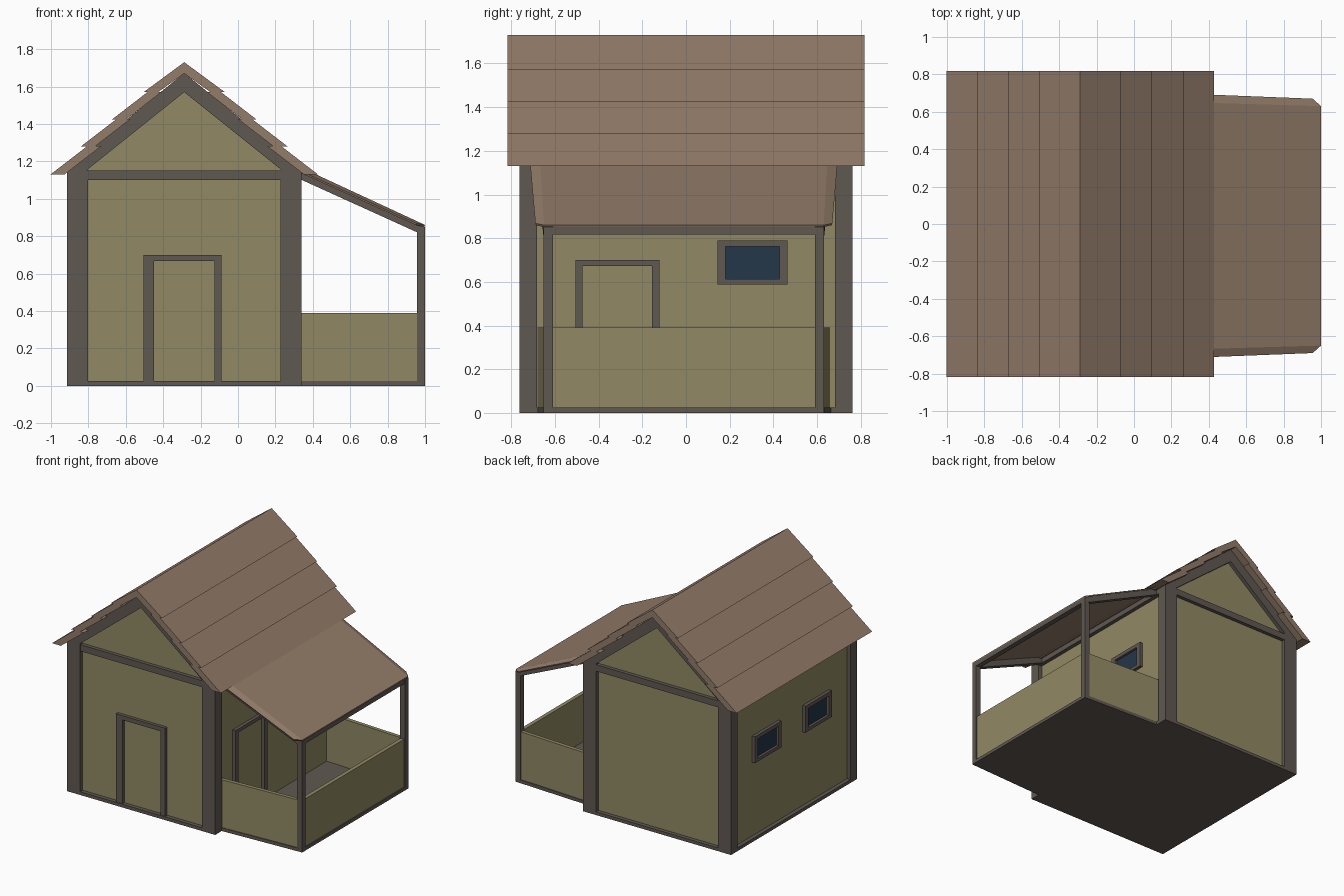
import bpy, bmesh

cube = bpy.data.objects.get("Cube")
if cube:
    bpy.data.objects.remove(cube, do_unlink=True)


def material(name, rgb):
    m = bpy.data.materials.new(name)
    m.use_nodes = True
    m.diffuse_color = (*rgb, 1)
    m.node_tree.nodes["Principled BSDF"].inputs["Base Color"].default_value = (*rgb, 1)
    return m


PLASTER = material("olive plaster", (0.285, 0.25, 0.127))
TIMBER = material("dark timber", (0.117, 0.098, 0.083))
SHINGLE = material("brown shingle", (0.29, 0.2, 0.142))
GLASS = material("blue glass", (0.017, 0.038, 0.065))


def finish(name, bm, mat):
    bmesh.ops.recalc_face_normals(bm, faces=bm.faces)
    me = bpy.data.meshes.new(name)
    bm.to_mesh(me)
    bm.free()
    me.materials.append(mat)
    ob = bpy.data.objects.new(name, me)
    bpy.context.collection.objects.link(ob)
    return ob


def loft(name, ring_a, ring_b, mat):
    """Solid between two matching rings of points."""
    bm = bmesh.new()
    a = [bm.verts.new(p) for p in ring_a]
    b = [bm.verts.new(p) for p in ring_b]
    n = len(a)
    bm.faces.new(a)
    bm.faces.new(b)
    for i in range(n):
        j = (i + 1) % n
        bm.faces.new((a[i], a[j], b[j], b[i]))
    return finish(name, bm, mat)


def box(name, x0, x1, y0, y1, z0, z1, mat):
    xy = [(x0, y0), (x1, y0), (x1, y1), (x0, y1)]
    return loft(name, [(x, y, z0) for x, y in xy], [(x, y, z1) for x, y in xy], mat)


def prism(name, xz, y0, y1, mat):
    return loft(name, [(x, y0, z) for x, z in xz], [(x, y1, z) for x, z in xz], mat)


# House body
CX, HALF, DEPTH, INSET = -0.2875, 0.6275, 0.762, 0.03
X0, X1 = CX - HALF, CX + HALF
WX0, WX1, WY = X0 + INSET, X1 - INSET, DEPTH - INSET
prism("house_walls", [(WX0, 0.01), (WX1, 0.01), (WX1, 1.15), (CX, 1.62), (WX0, 1.15)],
      -WY, WY, PLASTER)
box("house_sill", X0, X1, -DEPTH, DEPTH, 0, 0.025, TIMBER)

# Corner posts, tie beams and gable rafters
for s, end in ((-1, "front"), (1, "back")):
    ya, yb = s * DEPTH, s * (DEPTH - 0.08)
    box(end + "_right_post", X0, X0 + 0.112, ya, yb, 0, 1.155, TIMBER)
    box(end + "_left_post", X1 - 0.112, X1, ya, yb, 0, 1.155, TIMBER)
    box(end + "_tie_beam", X0 + 0.1, X1 - 0.1, s * (DEPTH - 0.002), yb, 1.1, 1.15, TIMBER)
    prism(end + "_gable_rafters",
          [(X0, 1.15), (X0, 1.165), (CX, 1.672), (X1, 1.165), (X1, 1.15),
           (CX + 0.525, 1.15), (CX, 1.57), (CX - 0.525, 1.15)], ya, yb, TIMBER)
for x, side in ((X0, "right"), (X1 - 0.04, "left")):
    box(side + "_wall_plate", x, x + 0.04, -0.7, 0.7, 1.1, 1.155, TIMBER)

# Main roof: overlapping courses, mirrored about the ridge
EAVE = 0.818
prism("ridge_course", [(CX - 0.217, 1.57), (CX, 1.73), (CX + 0.217, 1.57),
                       (CX + 0.14, 1.57), (CX, 1.67), (CX - 0.14, 1.57)],
      -EAVE, EAVE, SHINGLE)
for s, side in ((-1, "right"), (1, "left")):
    for i, (tip, z, top) in enumerate(((0.385, 1.425, 1.572), (0.552, 1.28, 1.427),
                                       (0.715, 1.13, 1.282))):
        run = (top - z) / 0.77
        pts = [(tip, z), (tip - 0.075, z), (tip - 0.075 - run, top), (tip - run, top)]
        prism(f"{side}_roof_course_{i + 1}", [(CX + s * d, h) for d, h in pts],
              -EAVE, EAVE, SHINGLE)


# Doors and windows
def side_surround(name, sx, wall, y0, y1, z0, z1, t, sill):
    """Raised timber surround on a side wall facing sx."""
    a, b = wall - sx * 0.01, wall + sx * 0.025
    box(name + "_jamb_a", a, b, y0, y0 + t, z0, z1, TIMBER)
    box(name + "_jamb_b", a, b, y1 - t, y1, z0, z1, TIMBER)
    box(name + "_head", a, b, y0, y1, z1 - t * 0.8, z1, TIMBER)
    if sill:
        box(name + "_ledge", a, b, y0, y1, z0, z0 + t * 0.7, TIMBER)
        box(name + "_glass", wall, wall + sx * 0.006, y0 + t, y1 - t,
            z0 + t * 0.7, z1 - t * 0.8, GLASS)


FY = -WY
box("front_door_jamb_right", -0.505, -0.45, FY, FY - 0.025, 0.02, 0.7, TIMBER)
box("front_door_jamb_left", -0.125, -0.087, FY, FY - 0.025, 0.02, 0.7, TIMBER)
box("front_door_head", -0.505, -0.087, FY, FY - 0.025, 0.667, 0.7, TIMBER)
side_surround("porch_door", 1, WX1, -0.507, -0.122, 0.02, 0.7, 0.034, False)
side_surround("porch_window", 1, WX1, 0.145, 0.465, 0.588, 0.79, 0.036, True)
side_surround("rear_side_window", -1, WX0, 0.145, 0.465, 0.588, 0.79, 0.036, True)
side_surround("front_side_window", -1, WX0, -0.465, -0.145, 0.588, 0.79, 0.036, True)

# Porch: tapers slightly away from the house
PC, NEAR, FAR = -0.01, 0.675, 0.642
floor = [(0.3, PC - NEAR), (1, PC - FAR), (1, PC + FAR), (0.3, PC + NEAR)]
loft("porch_floor", [(x, y, 0) for x, y in floor], [(x, y, 0.025) for x, y in floor], TIMBER)
box("porch_outer_wall", 0.962, 0.992, PC - 0.61, PC + 0.61, 0.02, 0.39, PLASTER)
box("porch_eave_beam", 0.958, 0.998, PC - FAR, PC + FAR, 0.818, 0.852, TIMBER)
for s, end in ((-1, "front"), (1, "back")):
    ya, yb = PC + s * FAR, PC + s * (FAR - 0.042)
    box(f"porch_{end}_post", 0.958, 1, ya, yb, 0, 0.85, TIMBER)
    strip = [(0.3, PC + s * (NEAR - 0.004)), (0.97, PC + s * (FAR - 0.006)),
             (0.97, PC + s * (FAR - 0.034)), (0.3, PC + s * (NEAR - 0.034))]
    loft(f"porch_{end}_wall", [(x, y, 0.02) for x, y in strip],
         [(x, y, 0.39) for x, y in strip], PLASTER)
    rafter = [(0.32, PC + s * NEAR), (0.998, ya), (0.998, yb), (0.32, PC + s * (NEAR - 0.042))]
    low, high = (1.11, 0.802, 0.802, 1.11), (1.16, 0.852, 0.852, 1.16)
    loft(f"porch_{end}_rafter", [(x, y, z) for (x, y), z in zip(rafter, low)],
         [(x, y, z) for (x, y), z in zip(rafter, high)], TIMBER)

# Porch roof: flat sheet with a drooping flap on each side
bm = bmesh.new()
rows = []
for s in (-1, 1):
    rows.append([bm.verts.new((x, PC + s * y, z)) for x, y, z in
                 ((0.32, 0.66, 1.175), (1, 0.64, 0.86), (0.955, 0.68, 0.868), (0.32, 0.705, 1.155))])
    bm.faces.new(rows[-1])
bm.faces.new((rows[0][0], rows[0][1], rows[1][1], rows[1][0]))
sheet = finish("porch_roof", bm, SHINGLE)
thick = sheet.modifiers.new("thickness", "SOLIDIFY")
thick.thickness = 0.01
thick.offset = -1
